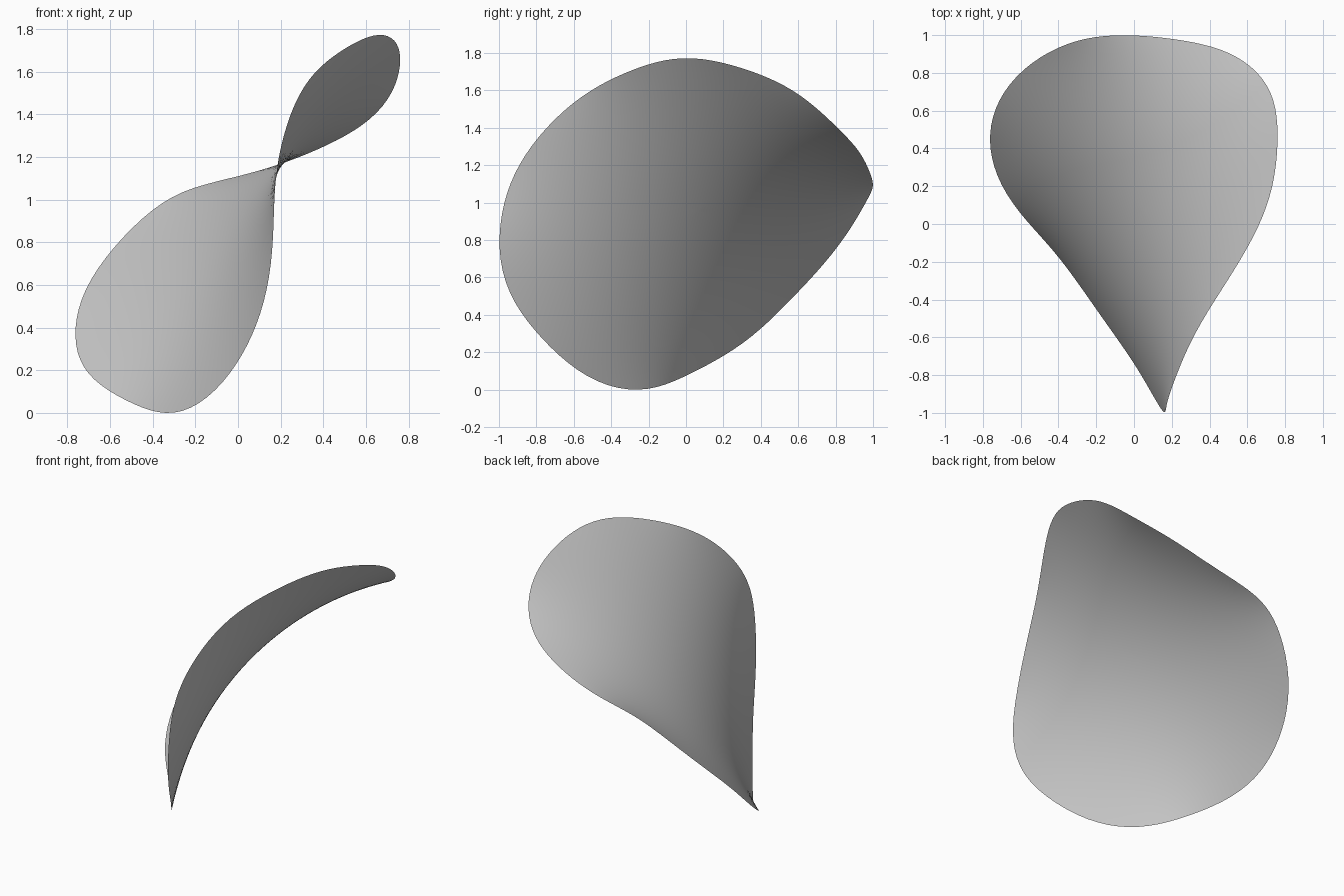
import bpy
import bmesh
import math
from mathutils import Vector

cube = bpy.data.objects.get("Cube")
if cube:
    bpy.data.objects.remove(cube, do_unlink=True)

# Rim of the twisted petal: evenly spaced points, running once around the edge
RIM = [Vector(p) for p in (
    (.16, -1, .75), (.17, -.97, 1), (.19, -.9, 1.18), (.24, -.76, 1.39),
    (.32, -.59, 1.54), (.43, -.4, 1.66), (.55, -.21, 1.74), (.66, -.01, 1.77),
    (.73, .2, 1.75), (.76, .41, 1.68), (.75, .6, 1.58), (.69, .75, 1.46),
    (.57, .87, 1.34), (.4, .94, 1.25), (.2, .98, 1.17), (-.04, 1, 1.1),
    (-.25, .98, 1.04), (-.43, .92, .93), (-.6, .8, .75), (-.72, .64, .57),
    (-.76, .47, .39), (-.74, .3, .25), (-.64, .11, .13), (-.5, -.06, .05),
    (-.35, -.24, 0), (-.2, -.45, .04), (-.06, -.65, .16), (.05, -.82, .33),
    (.12, -.94, .53))]
BULGE = Vector((-.014, 0, .01))
BULGE_ANGLE = math.radians(30)
WAVES = 10
RINGS = 36
SEGMENTS = 112


def rim_waves(points, count):
    """Split the closed rim into smooth waves (cosine and sine vectors)."""
    total = len(points)
    waves = []
    for n in range(count + 1):
        cosine, sine = Vector(), Vector()
        weight = (1 if n == 0 else 2) / total
        for k, point in enumerate(points):
            angle = math.tau * n * k / total
            cosine += point * math.cos(angle) * weight
            sine += point * math.sin(angle) * weight
        waves.append((cosine, sine))
    return waves


def petal_point(waves, radius, angle):
    """Membrane stretched across the rim, bulged a little more to one side."""
    point = Vector()
    for n, (cosine, sine) in enumerate(waves):
        reach = radius ** n
        point += (cosine * math.cos(n * angle) + sine * math.sin(n * angle)) * reach
    lean = 1 + radius * math.cos(angle - BULGE_ANGLE)
    return point + BULGE * (1 - radius * radius) * lean


def build_petal():
    waves = rim_waves(RIM, WAVES)
    bm = bmesh.new()
    centre = bm.verts.new(petal_point(waves, 0, 0))
    rings = []
    for r in range(1, RINGS + 1):
        rings.append([bm.verts.new(petal_point(waves, r / RINGS, math.tau * s / SEGMENTS))
                      for s in range(SEGMENTS)])
    # Fan at the middle, quad rings out to the rim
    for s in range(SEGMENTS):
        t = (s + 1) % SEGMENTS
        bm.faces.new((centre, rings[0][s], rings[0][t]))
        for inner, outer in zip(rings, rings[1:]):
            bm.faces.new((inner[s], outer[s], outer[t], inner[t]))
    # Rest the petal on the ground
    lowest = min(v.co.z for v in bm.verts)
    bmesh.ops.translate(bm, verts=bm.verts, vec=(0, 0, -lowest))
    bmesh.ops.recalc_face_normals(bm, faces=bm.faces)
    for face in bm.faces:
        face.smooth = True
    mesh = bpy.data.meshes.new("petal")
    bm.to_mesh(mesh)
    bm.free()
    petal = bpy.data.objects.new("petal", mesh)
    bpy.context.collection.objects.link(petal)
    return petal


def flat_material(name, colour):
    material = bpy.data.materials.new(name)
    material.use_nodes = True
    material.diffuse_color = colour
    material.node_tree.nodes["Principled BSDF"].inputs["Base Color"].default_value = colour
    return material


petal = build_petal()
petal.data.materials.append(flat_material("light grey", (.57, .57, .57, 1)))
